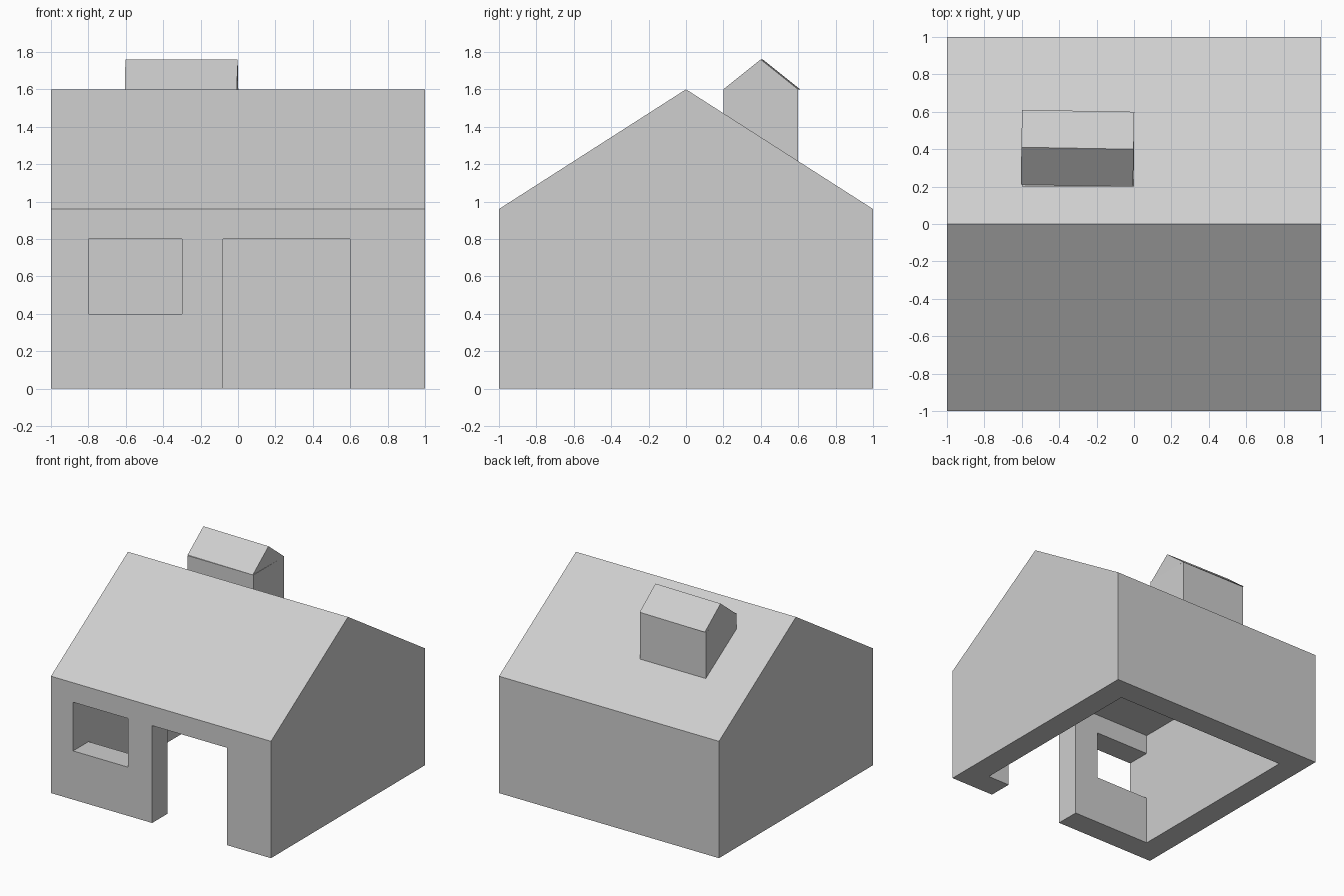
import bpy
import bmesh
from math import radians
from mathutils import Matrix, Vector

if "Cube" in bpy.data.objects:
    bpy.data.objects.remove(bpy.data.objects["Cube"], do_unlink=True)

grey = bpy.data.materials.new("light_grey")
grey.use_nodes = True
grey.diffuse_color = (0.62, 0.62, 0.62, 1)
grey.node_tree.nodes["Principled BSDF"].inputs["Base Color"].default_value = grey.diffuse_color


def extrude_profile(name, profile, x0, x1):
    """Closed solid from a (y, z) profile swept along x."""
    bm = bmesh.new()
    face = bm.faces.new([bm.verts.new((x0, y, z)) for y, z in profile])
    swept = bmesh.ops.extrude_face_region(bm, geom=[face])["geom"]
    moved = [v for v in swept if isinstance(v, bmesh.types.BMVert)]
    bmesh.ops.translate(bm, vec=Vector((x1 - x0, 0, 0)), verts=moved)
    bmesh.ops.recalc_face_normals(bm, faces=bm.faces[:])
    mesh = bpy.data.meshes.new(name)
    bm.to_mesh(mesh)
    bm.free()
    mesh.materials.append(grey)
    obj = bpy.data.objects.new(name, mesh)
    bpy.context.collection.objects.link(obj)
    return obj


def block(name, x, y, z):
    """Box from (low, high) ranges on each axis."""
    return extrude_profile(name, [(y[0], z[0]), (y[1], z[0]), (y[1], z[1]), (y[0], z[1])], *x)


def cut(target, cutter):
    cutter.hide_render = True
    mod = target.modifiers.new(cutter.name, "BOOLEAN")
    mod.operation = "DIFFERENCE"
    mod.solver = "EXACT"
    mod.object = cutter
    bpy.context.view_layer.objects.active = target
    bpy.ops.object.modifier_apply(modifier=mod.name)
    bpy.data.objects.remove(cutter, do_unlink=True)


# House shell with gabled roof
EAVE, RIDGE = 0.96, 1.6
house = extrude_profile(
    "house_shell", [(-1, 0), (1, 0), (1, EAVE), (0, RIDGE), (-1, EAVE)], -1, 1)

# Room open at the floor, then doorway and window in the front wall
cut(house, block("room_cutter", (-0.8, 0.8), (-0.8, 0.8), (-0.2, EAVE)))
cut(house, block("door_cutter", (-0.08, 0.6), (-1.2, -0.5), (-0.2, 0.8)))
cut(house, block("window_cutter", (-0.799, -0.3), (-1.2, -0.5), (0.4, 0.8)))

# Small gabled chimney house on the back slope
block("chimney_walls", (-0.6, 0), (0.2, 0.6), (1.05, 1.6))

# Its roof sits very slightly turned on the walls
cap = extrude_profile("chimney_roof", [(-0.2, 0), (0.2, 0), (0, 0.16)], -0.3, 0.3)
cap.data.transform(Matrix.Translation((-0.302, 0.405, 1.6)) @ Matrix.Rotation(radians(-1), 4, "Z"))
